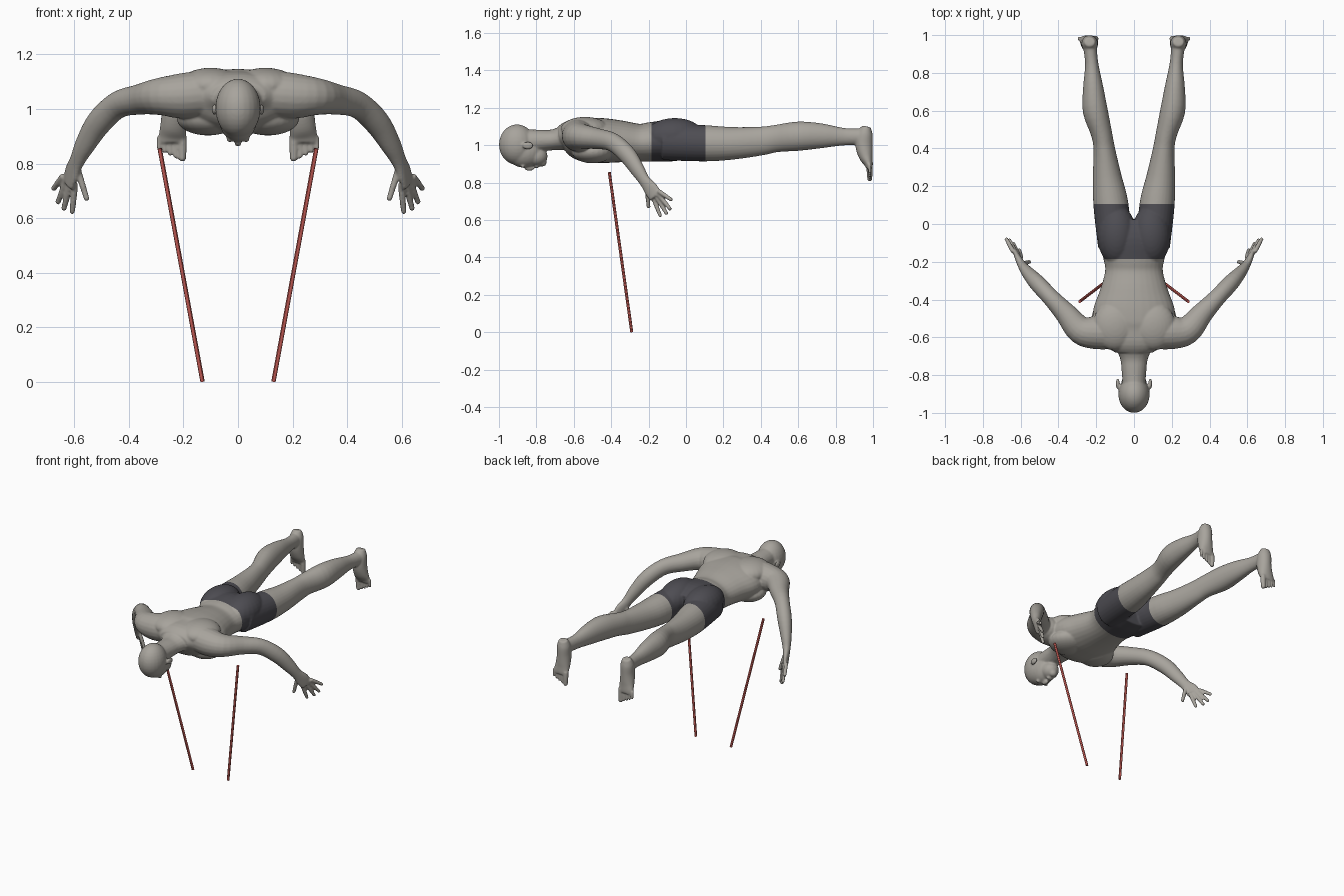
import bpy, bmesh, math
from mathutils import Vector, Matrix

cube = bpy.data.objects.get("Cube")
if cube:
    bpy.data.objects.remove(cube)


def material(name, rgb):
    m = bpy.data.materials.new(name)
    m.use_nodes = True
    m.diffuse_color = (*rgb, 1)
    m.node_tree.nodes["Principled BSDF"].inputs["Base Color"].default_value = (*rgb, 1)
    return m


skin = material("grey skin", (0.39, 0.37, 0.335))
cloth = material("dark shorts", (0.075, 0.073, 0.085))
red = material("red pole", (0.58, 0.11, 0.095))


def spline(a, b, c, d, t):
    # Catmull-Rom blend of four ring records
    return [0.5 * (2 * q + (r - p) * t + (2 * p - 5 * q + 4 * r - s) * t * t
                   + (3 * q - p - 3 * r + s) * t ** 3) for p, q, r, s in zip(a, b, c, d)]


def loft(bm, rings, side=1, up=(0, 0, 1), steps=4, sides=20):
    # rings: x, y, z, radius across, radius along up
    pad = [rings[0], *rings, rings[-1]]
    pts = [spline(*pad[i:i + 4], k / steps) for i in range(len(rings) - 1) for k in range(steps)]
    pts.append(rings[-1])
    loops = []
    for i, p in enumerate(pts):
        here = Vector(p[:3])
        t = Vector(pts[min(i + 1, len(pts) - 1)][:3]) - Vector(pts[max(i - 1, 0)][:3])
        u = t.cross(Vector(up)).normalized()
        v = u.cross(t).normalized()
        loop = []
        for k in range(sides):
            a = math.tau * k / sides
            co = here + u * p[3] * math.cos(a) + v * p[4] * math.sin(a)
            loop.append(bm.verts.new((co.x * side, co.y, co.z)))
        loops.append(loop)
    for a, b in zip(loops, loops[1:]):
        for k in range(sides):
            j = (k + 1) % sides
            bm.faces.new((a[k], a[j], b[j], b[k]))
    bm.faces.new(loops[0])
    bm.faces.new(loops[-1])


def ball(bm, centre, radii, side=1):
    c = Vector(centre)
    c.x *= side
    bmesh.ops.create_uvsphere(bm, u_segments=24, v_segments=16, radius=1,
                              matrix=Matrix.Translation(c) @ Matrix.Diagonal((*radii, 1)))


def digit(bm, base, tip, r, side):
    # finger or toe: tapered tube with a round end
    a, b = Vector(base), Vector(tip)
    b -= (b - a).normalized() * r * 0.8
    mid = (a + b) / 2
    loft(bm, [(*a, r, r), (*mid, r, r), (*b, r * .85, r * .85)], side, up=(0.3, 1, 0), sides=12)
    ball(bm, b, (r * .9,) * 3, side)


bm = bmesh.new()

# Torso and neck
loft(bm, [(0, y, z, rx, rz) for y, z, rx, rz in (
    (-.68, 1.05, .1, .05), (-.63, 1.05, .17, .085), (-.55, 1.03, .21, .116),
    (-.45, 1.025, .215, .12), (-.35, 1.02, .18, .112), (-.25, 1.013, .153, .101),
    (-.18, 1.018, .163, .106), (-.08, 1.022, .19, .11), (.01, 1.01, .17, .09))], sides=32)
loft(bm, [(0, -.87, 1.02, .06, .065), (0, -.77, 1.025, .066, .058),
          (0, -.7, 1.03, .078, .057), (0, -.6, 1.05, .13, .08)])

# Head
ball(bm, (0, -.903, 1.003), (.083, .097, .108))
ball(bm, (0, -.865, .965), (.07, .1, .085))
ball(bm, (0, -.8, .94), (.053, .06, .052))
ball(bm, (0, -.768, .91), (.026, .024, .025))
ball(bm, (0, -.838, .876), (.013, .026, .014))
ball(bm, (0, -.798, .885), (.024, .012, .009))

for s in (1, -1):
    # Ears, eyelids, chest, shoulder blades and buttocks
    ball(bm, (.086, -.845, .998), (.01, .03, .021), s)
    ball(bm, (.03, -.872, .887), (.015, .01, .009), s)
    ball(bm, (.11, -.5, .965), (.115, .11, .062), s)
    ball(bm, (.1, -.54, 1.085), (.12, .13, .066), s)
    ball(bm, (.09, -.06, 1.045), (.104, .16, .1), s)

    # Arm and palm
    loft(bm, [(.08, -.57, 1.06, .09, .085), (.2, -.575, 1.048, .088, .084),
              (.285, -.56, 1.046, .075, .069), (.36, -.475, 1.035, .058, .056),
              (.44, -.39, 1.015, .046, .05), (.51, -.315, .95, .044, .049),
              (.56, -.26, .87, .034, .041), (.59, -.222, .81, .024, .033),
              (.61, -.188, .765, .018, .042), (.622, -.162, .725, .014, .04)], s)

    # Fingers and thumb
    for base, tip in (((.597, -.18, .73), (.608, -.135, .616)),
                      ((.612, -.165, .735), (.64, -.1, .628)),
                      ((.627, -.152, .742), (.662, -.08, .653)),
                      ((.64, -.147, .755), (.679, -.073, .704)),
                      ((.59, -.21, .785), (.552, -.2, .663))):
        digit(bm, base, tip, .0125, s)

    # Leg
    loft(bm, [(.1, -.12, 1.02, .09, .1), (.122, .1, 1.01, .093, .097),
              (.142, .25, 1.01, .076, .087), (.158, .4, 1.022, .057, .077),
              (.172, .48, 1.035, .056, .073), (.205, .6, 1.048, .066, .078),
              (.216, .72, 1.05, .054, .067), (.224, .85, 1.045, .035, .046),
              (.235, .95, 1.045, .037, .045)], s, sides=28)

    # Foot with the sole facing back
    loft(bm, [(.235, .965, 1.1, .028, .024), (.235, .957, 1.06, .042, .042),
              (.235, .952, 1.0, .044, .047), (.237, .962, .94, .048, .038),
              (.24, .976, .9, .051, .024), (.24, .98, .878, .05, .018)], s, up=(0, 1, 0))
    for k in range(5):
        x = .204 + .0205 * k
        r = .0165 if k == 0 else .0095
        x += .004 * (k > 0)
        digit(bm, (x, .98, .9), (x, .983, .808 + .01 * k), r, s)

bmesh.ops.recalc_face_normals(bm, faces=bm.faces[:])
mesh = bpy.data.meshes.new("body")
bm.to_mesh(mesh)
bm.free()
body = bpy.data.objects.new("body", mesh)
bpy.context.collection.objects.link(body)

# Fuse the parts into one smooth skin
fuse = body.modifiers.new("fuse", "REMESH")
fuse.mode = "VOXEL"
fuse.voxel_size = 0.005
soften = body.modifiers.new("soften", "SMOOTH")
soften.factor = 0.5
soften.iterations = 10
graph = bpy.context.evaluated_depsgraph_get()
fused = bpy.data.meshes.new_from_object(body.evaluated_get(graph))
body.modifiers.clear()
body.data = fused
fused.materials.clear()
fused.materials.append(skin)
fused.materials.append(cloth)

# Cut clean hems, then colour the shorts
waist, hem = -.185, .105
bm = bmesh.new()
bm.from_mesh(fused)
for y in (waist, hem):
    bmesh.ops.bisect_plane(bm, geom=bm.verts[:] + bm.edges[:] + bm.faces[:],
                           plane_co=(0, y, 0), plane_no=(0, 1, 0))
for f in bm.faces:
    c = f.calc_center_median()
    f.material_index = int(waist < c.y < hem and abs(c.x) < .3)
    f.smooth = True
bm.to_mesh(fused)
bm.free()

# Slanted poles
for s, name in ((1, "left_pole"), (-1, "right_pole")):
    bm = bmesh.new()
    loft(bm, [(.13, -.29, .001, .008, .008), (.287, -.41, .855, .008, .008)], s,
         up=(0, 1, 0), steps=1, sides=12)
    bmesh.ops.recalc_face_normals(bm, faces=bm.faces[:])
    mesh = bpy.data.meshes.new(name)
    bm.to_mesh(mesh)
    bm.free()
    mesh.materials.append(red)
    pole = bpy.data.objects.new(name, mesh)
    bpy.context.collection.objects.link(pole)
    bpy.ops.object.select_all(action="DESELECT")
    pole.select_set(True)
    bpy.context.view_layer.objects.active = pole
    bpy.ops.object.shade_smooth_by_angle()
